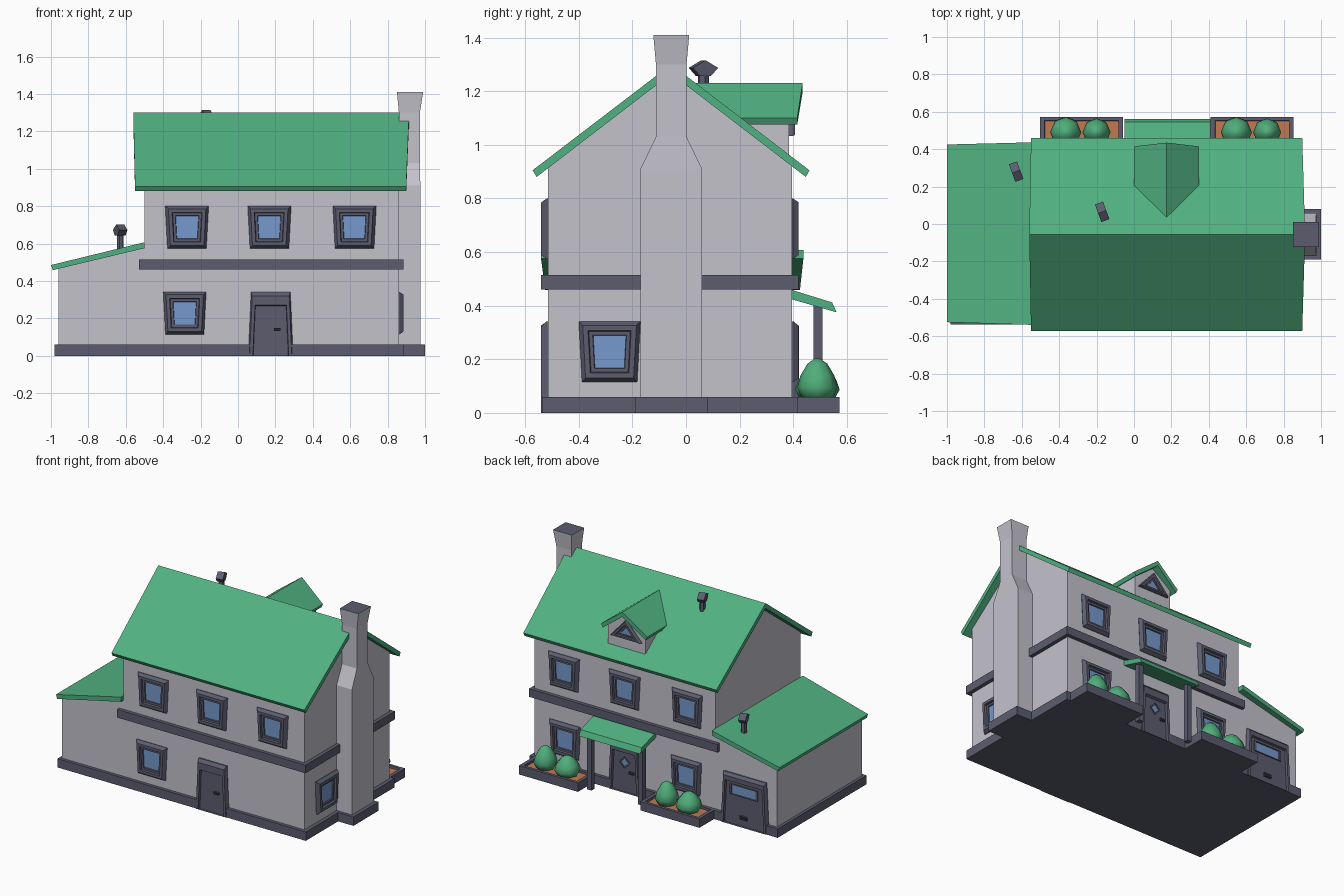
import bpy, bmesh
from math import cos, sin, pi
from mathutils import Matrix, Vector

if "Cube" in bpy.data.objects:
    bpy.data.objects.remove(bpy.data.objects["Cube"])


def material(name, r, g, b):
    m = bpy.data.materials.new(name)
    m.use_nodes = True
    m.diffuse_color = (r, g, b, 1)
    m.node_tree.nodes["Principled BSDF"].inputs["Base Color"].default_value = (r, g, b, 1)
    return m


WALL = material("pale wall", 0.55, 0.54, 0.60)
TRIM = material("slate trim", 0.106, 0.108, 0.158)
ROOF = material("green roof", 0.082, 0.44, 0.22)
LEAF = material("bush green", 0.08, 0.42, 0.20)
GLASS = material("blue glass", 0.18, 0.32, 0.61)
SOIL = material("orange soil", 0.53, 0.19, 0.08)
METAL = material("dark handle", 0.02, 0.02, 0.03)

FRONT, BACK, EAST, RIDGE_Y = -0.515, 0.395, 0.86, -0.055


def loft(name, rings, mat, cap=None, smooth=False):
    """Skin a list of rings and close both ends; the last end may have its own colour."""
    bm = bmesh.new()
    loops = [[bm.verts.new(p) for p in ring] for ring in rings]
    n = len(loops[0])
    for a, b in zip(loops, loops[1:]):
        for i in range(n):
            j = (i + 1) % n
            bm.faces.new((a[i], a[j], b[j], b[i]))
    bm.faces.new(loops[0])
    end = bm.faces.new(loops[-1])
    if cap:
        end.material_index = 1
    bmesh.ops.recalc_face_normals(bm, faces=bm.faces)
    for f in bm.faces:
        f.smooth = smooth
    me = bpy.data.meshes.new(name)
    bm.to_mesh(me)
    bm.free()
    me.materials.append(mat)
    if cap:
        me.materials.append(cap)
    ob = bpy.data.objects.new(name, me)
    bpy.context.collection.objects.link(ob)
    return ob


def prism(name, profile, axis, a, b, mat):
    """Extrude a 2D profile along x (profile is y,z) or along y (profile is x,z)."""
    def place(p, t):
        return (t, p[0], p[1]) if axis == "x" else (p[0], t, p[1])
    return loft(name, [[place(p, t) for p in profile] for t in (a, b)], mat)


def rect(x0, x1, y0, y1):
    return [(x0, y0), (x1, y0), (x1, y1), (x0, y1)]


def box(name, x0, x1, y0, y1, z0, z1, mat):
    return loft(name, [[(x, y, z) for x, y in rect(x0, x1, y0, y1)] for z in (z0, z1)], mat)


# Each side turns a local front (-y outward) toward its own wall
SIDES = {
    "front": Matrix.Translation((0, FRONT, 0)),
    "back": Matrix.Translation((0, BACK, 0)) @ Matrix.Rotation(pi, 4, "Z"),
    "east": Matrix.Translation((EAST, 0, 0)) @ Matrix.Rotation(pi / 2, 4, "Z"),
}


def fitting(name, side, u, z, shape, steps, cap=None, lean=0.0):
    """Stack scaled copies of an outline outward from a wall: steps are (scale, distance out)."""
    if side == "back":
        u = -u
    rings = [[SIDES[side] @ Vector((u + px * s + (lean if d > 0 else 0), -d, z + pz * s))
              for px, pz in shape] for s, d in steps]
    return loft(name, rings, TRIM, cap)


WINDOW = [(-0.103, -0.113), (0.103, -0.113), (0.115, 0.113), (-0.115, 0.113)]
WINDOW_STEPS = [(1, -0.01), (1, 0.004), (0.87, 0.025), (0.7, 0.025),
                (0.67, 0.012), (0.55, 0.012), (0.53, 0.005)]
DOOR = [(-0.12, 0), (0.12, 0), (0.105, 0.34), (-0.105, 0.34)]
DOOR_STEPS = [(1, -0.01), (1, 0.008), (0.94, 0.026), (0.8, 0.026), (0.78, 0.01)]

# Walls: gabled main block and lean-to wing
prism("main_walls", [(FRONT, 0.03), (BACK, 0.03), (BACK, 0.925), (RIDGE_Y, 1.275),
                     (FRONT, 0.925)], "x", -0.5, EAST, WALL)
prism("wing_walls", [(-0.96, 0.03), (-0.49, 0.03), (-0.49, 0.59), (-0.96, 0.48)],
      "y", FRONT, BACK, WALL)

# Main roof, slightly narrower at the eaves
roof = prism("main_roof", [(-0.572, 0.905), (RIDGE_Y, 1.30), (0.46, 0.905), (0.447, 0.88),
                           (RIDGE_Y, 1.265), (-0.557, 0.88)], "x", -0.56, 0.915, ROOF)
for v in roof.data.vertices:
    if v.co.z < 1:
        v.co.x *= 0.983

# Wing roof, slightly wider where it meets the house
wing_roof = prism("wing_roof", [(-1.0, 0.485), (-0.5, 0.607), (-0.5, 0.575), (-0.99, 0.458)],
                  "y", -0.525, 0.425, ROOF)
for v in wing_roof.data.vertices:
    if v.co.x > -0.6:
        v.co.y *= 1.03

# Dormer on the back slope
prism("dormer_walls", [(0.035, 0.9), (0.315, 0.9), (0.315, 1.10), (0.175, 1.205),
                       (0.035, 1.10)], "y", 0.1, 0.385, WALL)
dormer = prism("dormer_roof", [(0, 1.10), (0.175, 1.23), (0.347, 1.10), (0.335, 1.075),
                               (0.175, 1.197), (0.012, 1.075)], "y", 0.0, 0.435, ROOF)
for v in dormer.data.vertices:
    if v.co.y > 0.4 and v.co.z < 1.15:
        v.co.y -= 0.02
fitting("dormer_window", "back", 0.175, 1.075, [(-0.115, -0.043), (0.115, -0.043), (0, 0.085)],
        [(1, -0.02), (1, 0.002), (0.9, 0.012), (0.65, 0.012), (0.6, 0.0), (0.42, 0.0),
         (0.4, -0.005)], GLASS)

# Plinth with gaps for the doors, and the belt between floors
box("plinth_core", -0.96, 0.862, -0.513, 0.393, 0, 0.06, TRIM)
for i, (x0, x1) in enumerate([(-0.98, 0.07), (0.275, 0.885)]):
    box(f"plinth_front_{i}", x0, x1, -0.537, -0.5, 0, 0.06, TRIM)
for i, (x0, x1) in enumerate([(-0.98, -0.88), (-0.57, 0.07), (0.275, 0.885)]):
    box(f"plinth_back_{i}", x0, x1, 0.38, 0.417, 0, 0.06, TRIM)
box("plinth_wing_end", -0.98, -0.95, -0.537, 0.417, 0, 0.06, TRIM)
box("plinth_chimney_end", 0.85, 0.885, -0.537, 0.417, 0, 0.06, TRIM)
box("chimney_plinth", 0.85, 1.0, -0.19, 0.08, 0, 0.06, TRIM)
box("floor_belt", -0.53, 0.885, -0.54, 0.42, 0.46, 0.515, TRIM)

# Chimney stack: wide base, shoulder, shaft and flared top
stack = [(0.84, 0.975, 0.115, 0.03), (0.84, 0.975, 0.115, 0.91), (0.86, 0.972, 0.057, 1.03),
         (0.86, 0.972, 0.057, 1.30), (0.85, 0.99, 0.067, 1.41)]
loft("chimney", [[(x, y, z) for x, y in rect(x0, x1, RIDGE_Y - h, RIDGE_Y + h)]
                 for x0, x1, h, z in stack], WALL, TRIM)

# Windows
for side in ("front", "back"):
    for x, lean in ((-0.28, 0.008), (0.175, -0.008), (0.63, -0.008)):
        fitting(f"{side}_upper_window", side, x, 0.687, WINDOW, WINDOW_STEPS, GLASS, lean)
for side, x in (("front", -0.285), ("back", -0.28), ("back", 0.63), ("east", -0.285)):
    fitting(f"{side}_lower_window", side, x, 0.228, WINDOW, WINDOW_STEPS, GLASS)

# Doors, the back one with a diamond pane
for side in ("front", "back"):
    fitting(f"{side}_door", side, 0.175, 0, DOOR, DOOR_STEPS)
fitting("door_diamond", "back", 0.175, 0.2, [(-0.04, 0), (0, -0.04), (0.04, 0), (0, 0.04)],
        [(1, 0.005), (1, 0.018), (0.75, 0.018), (0.7, 0.013)], GLASS)
HANDLE = rect(-0.018, 0.018, -0.008, 0.008)
fitting("front_handle", "front", 0.21, 0.14, HANDLE, [(1, 0.0), (1, 0.022)], METAL)
fitting("back_handle", "back", 0.12, 0.14, HANDLE, [(1, 0.0), (1, 0.022)], METAL)

# Garage door with a slot window
fitting("garage_door", "back", -0.725, 0, [(-0.177, 0), (0.177, 0), (0.16, 0.34), (-0.16, 0.34)],
        [(1, -0.01), (1, 0.008), (0.95, 0.026), (0.86, 0.026), (0.85, 0.01)])
fitting("garage_window", "back", -0.72, 0.235, rect(-0.105, 0.105, -0.035, 0.035),
        [(1, 0.0), (1, 0.018), (0.88, 0.018), (0.85, 0.012)], GLASS)
fitting("garage_handle", "back", -0.72, 0.06, HANDLE, [(1.5, 0.0), (1.5, 0.02)], METAL)

# Porch canopy and posts
prism("porch_canopy", [(0.39, 0.46), (0.545, 0.412), (0.562, 0.375), (0.39, 0.425)],
      "x", -0.05, 0.41, ROOF)
for side, x in (("left", 0.37), ("right", -0.015)):
    box(f"porch_post_{side}", x - 0.017, x + 0.017, 0.475, 0.51, 0, 0.405, TRIM)

# Planters with a wide and a tall bush in each
BUSH = [(0.03, 0.0), (0.8, 0.1), (1.0, 0.33), (0.85, 0.6), (0.5, 0.88), (0.15, 1.0)]
for side, cx in (("left", 0.632), ("right", -0.28)):
    rings = [(0.222, 0.09, 0), (0.222, 0.09, 0.06), (0.198, 0.07, 0.06), (0.196, 0.068, 0.045)]
    loft(f"planter_{side}", [[(cx + x, 0.483 + y * 1.0, z) for x, y in rect(-w, w, -d, d)]
                             for w, d, z in rings], TRIM, SOIL)
    for kind, x, r, h in (("wide", cx - 0.085, 0.083, 0.135), ("tall", cx + 0.08, 0.075, 0.16)):
        loft(f"{kind}_bush_{side}",
             [[(x + r * s * cos(k * pi / 4), 0.49 + r * s * sin(k * pi / 4), 0.042 + h * t)
               for k in range(8)] for s, t in BUSH], LEAF, smooth=True)

# Roof vents: a neck with a pointed hood
HOOD = [(-0.022, 0), (0.022, 0), (0.05, 0.03), (0, 0.058), (-0.05, 0.03)]
for name, x, y, z, foot in (("main", -0.17, 0.065, 1.257, 1.15), ("wing", -0.63, 0.28, 0.643, 0.53)):
    turn = Matrix.Translation((x, y, 0)) @ Matrix.Rotation(0.35, 4, "Z")
    loft(f"{name}_vent_neck", [[turn @ Vector((0.019 * cos(k * pi / 3), 0.022 * sin(k * pi / 3), h))
                                for k in range(6)] for h in (foot, z + 0.01)], TRIM)
    loft(f"{name}_vent_hood", [[turn @ Vector((d, p, z + q)) for p, q in HOOD]
                               for d in (-0.023, 0.023)], TRIM)
